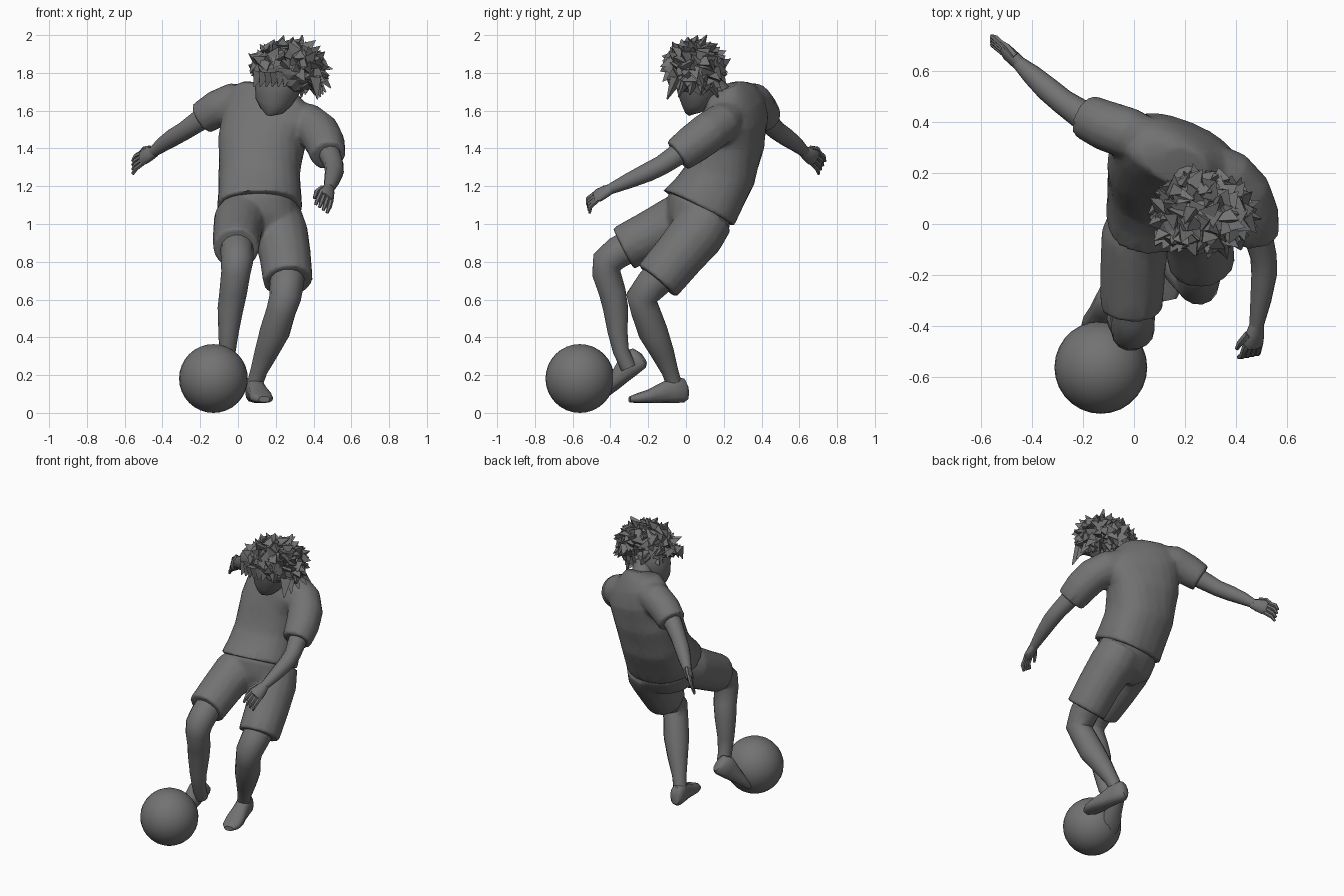
import bpy, bmesh, math, random
from mathutils import Vector as V

random.seed(4)
grey = bpy.data.materials.new("dark_grey")
grey.diffuse_color = (.17, .17, .17, 1)


def finish(name, bm, angle=50, blend=False):
    bmesh.ops.recalc_face_normals(bm, faces=bm.faces)
    me = bpy.data.meshes.new(name)
    bm.to_mesh(me)
    bm.free()
    me.materials.append(grey)
    ob = bpy.data.objects.new(name, me)
    bpy.context.collection.objects.link(ob)
    bpy.ops.object.select_all(action='DESELECT')
    ob.select_set(True)
    bpy.context.view_layer.objects.active = ob
    if blend:  # fuse overlapping cloth pieces into one skin
        m = ob.modifiers.new("fuse", 'REMESH')
        m.mode, m.voxel_size = 'VOXEL', .012
        m = ob.modifiers.new("soften", 'SMOOTH')
        m.factor, m.iterations = .5, 6
        ob.modifiers.new("reduce", 'DECIMATE').ratio = .12
        for mod in list(ob.modifiers):
            bpy.ops.object.modifier_apply(modifier=mod.name)
    if angle:
        bpy.ops.object.shade_smooth_by_angle(angle=math.radians(angle))
    return ob


def loft(bm, rings, n=12, power=1.0):
    """Skin elliptical rings given as (centre, half-width vector, half-depth vector)."""
    loops = []
    for c, u, v in rings:
        loop = []
        for i in range(n):
            a = 2 * math.pi * i / n
            ca, sa = math.cos(a), math.sin(a)
            ca = math.copysign(abs(ca) ** power, ca)
            sa = math.copysign(abs(sa) ** power, sa)
            loop.append(bm.verts.new(V(c) + V(u) * ca + V(v) * sa))
        loops.append(loop)
    for a, b in zip(loops, loops[1:]):
        for i in range(n):
            bm.faces.new((a[i], a[(i + 1) % n], b[(i + 1) % n], b[i]))
    bm.faces.new(loops[0][::-1])
    bm.faces.new(loops[-1])


def tube(bm, pts, n=12):
    """Round limb through (x, y, z, radius) points."""
    ps = [V(p[:3]) for p in pts]
    axis = ps[-1] - ps[0]
    ref = V((1, 0, 0)) if abs(axis.normalized().x) < 0.7 else V((0, 0, 1))
    rings = []
    for i, p in enumerate(ps):
        t = (ps[min(i + 1, len(ps) - 1)] - ps[max(i - 1, 0)]).normalized()
        u = (ref - t * ref.dot(t)).normalized()
        rings.append((p, u * pts[i][3], t.cross(u) * pts[i][3]))
    loft(bm, rings, n)


def limb(name, pts, n=12):
    bm = bmesh.new()
    tube(bm, pts, n)
    return finish(name, bm)


def foot(name, heel, direction):
    d = V(direction).normalized()
    side = d.cross(V((0, 0, 1))).normalized()
    up = side.cross(d)
    prof = [(0, .025, .02, .09), (.02, .042, .003, .13), (.08, .048, 0, .14), (.15, .052, 0, .105),
            (.22, .062, 0, .07), (.28, .056, 0, .05), (.315, .03, .004, .035)]
    bm = bmesh.new()
    loft(bm, [(V(heel) + d * t + up * (hi + lo) / 2, side * w, up * (hi - lo) / 2)
              for t, w, lo, hi in prof], 12, .8)
    finish(name, bm)


def hand(name, wrist, direction, side, curl, bend):
    w, d, s, c = V(wrist), V(direction).normalized(), V(side).normalized(), V(curl).normalized()
    nrm = d.cross(s).normalized()
    s = nrm.cross(d)
    bm = bmesh.new()
    loft(bm, [(w + d * t, s * a, nrm * b) for t, a, b in
              [(-.01, .028, .026), (.03, .04, .027), (.07, .047, .026), (.095, .04, .018)]], 10)
    for k in range(4):
        p = w + d * .08 + s * (k - 1.5) * .022
        q = p + d * .045 + c * bend * .02 + s * (k - 1.5) * .003
        r = q + c * .04 + d * (.015 - .025 * bend)
        tube(bm, [(*p, .014), (*q, .013), (*r, .008)], 6)
    p = w + d * .03 + s * .035
    q = p + d * .03 + s * .022 + c * .02
    tube(bm, [(*p, .015), (*q, .014), (*(q + d * .02 + c * .03), .008)], 6)
    finish(name, bm)


# Ball
bm = bmesh.new()
bmesh.ops.create_uvsphere(bm, u_segments=28, v_segments=16, radius=.182)
bmesh.ops.translate(bm, verts=bm.verts, vec=(-.13, -.562, .182))
finish("ball", bm)

# Shirt, leaning back and twisted, fused with its sleeves
bm = bmesh.new()
loft(bm, [((.115, .067, 1.083), (.226, .03, 0), (0, -.185, .095)),
          ((.115, .12, 1.16), (.22, .015, 0), (0, -.178, .077)),
          ((.112, .18, 1.26), (.216, 0, 0), (0, -.182, .05)),
          ((.125, .232, 1.43), (.225, -.05, -.015), (-.04, -.172, .035)),
          ((.168, .255, 1.56), (.235, -.095, -.055), (-.055, -.145, .03)),
          ((.185, .262, 1.655), (.208, -.09, -.068), (-.045, -.113, .03)),
          ((.19, .245, 1.705), (.15, -.065, -.05), (-.035, -.095, .01)),
          ((.197, .222, 1.728), (.09, -.03, -.02), (-.025, -.07, -.02))], 24, .85)
tube(bm, [(.05, .335, 1.65, .085), (-.02, .355, 1.648, .102), (-.11, .385, 1.61, .1),
          (-.19, .422, 1.56, .09)], 14)
tube(bm, [(.28, .24, 1.57, .09), (.37, .19, 1.535, .105), (.43, .12, 1.485, .11),
          (.462, .04, 1.425, .106), (.478, -.045, 1.362, .094)], 14)
finish("shirt", bm, 50, True)

# Arms
limb("back_arm", [(-.12, .39, 1.6, .06), (-.2, .425, 1.55, .058), (-.28, .48, 1.495, .05),
                  (-.34, .53, 1.46, .048), (-.4, .585, 1.42, .04), (-.45, .63, 1.38, .028)])
limb("front_arm", [(.465, .04, 1.43, .06), (.485, -.04, 1.37, .058), (.508, -.13, 1.31, .052),
                   (.51, -.2, 1.275, .05), (.497, -.3, 1.23, .041), (.48, -.4, 1.185, .028)])

# Hands
hand("back_hand", (-.445, .625, 1.38), (-.65, .6, -.3), (-.1, .5, .8), (-.5, .3, -.7), .9)
hand("front_hand", (.48, -.4, 1.185), (-.15, -.8, -.42), (-.75, -.2, .5), (-.35, -.2, -.9), .8)

# Shorts: seat and two legs fused together
bm = bmesh.new()
loft(bm, [((.115, .1, 1.15), (.19, .03, 0), (0, -.14, .08)),
          ((.115, .065, 1.06), (.207, .03, 0), (0, -.16, .088)),
          ((.12, .035, .97), (.2, .035, 0), (0, -.138, .08)),
          ((.125, .0, .9), (.1, .02, 0), (0, -.08, .05))], 18, .9)
tube(bm, [(.04, .04, 1.06, .13), (.005, -.05, 1.018, .135), (-.005, -.19, .943, .128),
          (-.01, -.332, .87, .122)], 16)
tube(bm, [(.2, .12, 1.04, .14), (.225, .06, .95, .147), (.25, -.04, .83, .137),
          (.265, -.152, .697, .132)], 16)
finish("shorts", bm, 50, True)

# Bare legs
limb("kicking_leg", [(-.005, -.26, .9, .09), (-.005, -.36, .85, .087), (-.005, -.417, .8, .085),
                     (-.012, -.422, .74, .077), (-.025, -.39, .64, .073), (-.04, -.372, .55, .068),
                     (-.05, -.362, .43, .054), (-.056, -.345, .33, .044), (-.065, -.305, .24, .042)], 14)
limb("standing_leg", [(.262, -.1, .76, .095), (.258, -.18, .68, .09), (.25, -.235, .61, .084),
                      (.228, -.215, .54, .078), (.195, -.175, .43, .08), (.15, -.125, .32, .063),
                      (.11, -.085, .22, .045), (.088, -.062, .15, .042)], 14)

# Feet
foot("kicking_foot", (-.066, -.2, .245), (-.32, -.8, -.58))
foot("standing_foot", (.075, .01, .052), (.2, -.97, 0))

# Neck and head, tilted and looking down at the ball
limb("neck", [(.2, .225, 1.63, .065), (.21, .175, 1.69, .065), (.235, .11, 1.76, .07)])
bm = bmesh.new()
loft(bm, [((.172, .045, 1.582), (.025, 0, 0), (0, .03, .01)),
          ((.178, .055, 1.6), (.06, 0, -.015), (0, .06, .01)),
          ((.188, .065, 1.645), (.095, 0, -.02), (0, .088, .015)),
          ((.205, .07, 1.71), (.115, 0, -.03), (0, .115, .02)),
          ((.23, .06, 1.79), (.125, 0, -.03), (0, .125, .02)),
          ((.26, .05, 1.87), (.1, 0, -.02), (0, .095, .01)),
          ((.27, .05, 1.92), (.04, 0, -.01), (0, .04, 0))], 14)
finish("head", bm)

# Hair: jagged cap covered in flat three-sided tufts
centre, size = V((.268, .043, 1.825)), V((.18, .14, .127))
face = V((-.35, -.6, -.72)).normalized()
bm = bmesh.new()
bmesh.ops.create_icosphere(bm, subdivisions=3, radius=1)
for v in bm.verts:
    v.co = centre + v.co * size * random.uniform(.9, 1.08)
for k in range(170):
    z = 1 - 2 * (k + .5) / 170
    a = k * 2.39996
    r = math.sqrt(1 - z * z)
    nrm = V((r * math.cos(a), r * math.sin(a), z))
    if nrm.dot(face) > .62 or z < -.85:
        continue
    jitter = V([random.uniform(-1, 1) for _ in range(3)])
    d = (nrm * .5 + jitter * .75 + V((.1, 0, -.1))).normalized()
    base = centre + nrm * size * .93
    u = d.orthogonal().normalized()
    w = d.cross(u)
    spin = random.uniform(0, 6.28)
    tri = [bm.verts.new(base + (u * math.cos(spin + j * 2.09) + w * math.sin(spin + j * 2.09)) * .045)
           for j in range(3)]
    tip = bm.verts.new(base + d * random.uniform(.05, .08))
    for j in range(3):
        bm.faces.new((tri[j], tri[(j + 1) % 3], tip))
    bm.faces.new(tri[::-1])

# Loose fringe locks over the brow and clumps on the outer side, crown and nape
locks = [((.1 + .03 * i, -.055 - .012 * min(i, 5 - i), 1.8), (.085 + .032 * i, -.085, 1.725)) for i in range(6)]
locks += [((.4, -.05 + .045 * i, 1.77), (.42 + .015 * i, -.1 + .06 * i, 1.66 + .012 * i)) for i in range(4)]
locks += [((.42, .04, 1.83), (.5, .02, 1.82)), ((.32, .06, 1.92), (.34, .11, 2.0)),
          ((.42, .06, 1.8), (.49, .09, 1.72))]
locks += [((.18 + .05 * i, .125, 1.76), (.17 + .055 * i, .17, 1.67)) for i in range(4)]
for p, q in locks:
    tube(bm, [(*p, .04), (*q, .004)], 3)
finish("hair", bm, 0)
